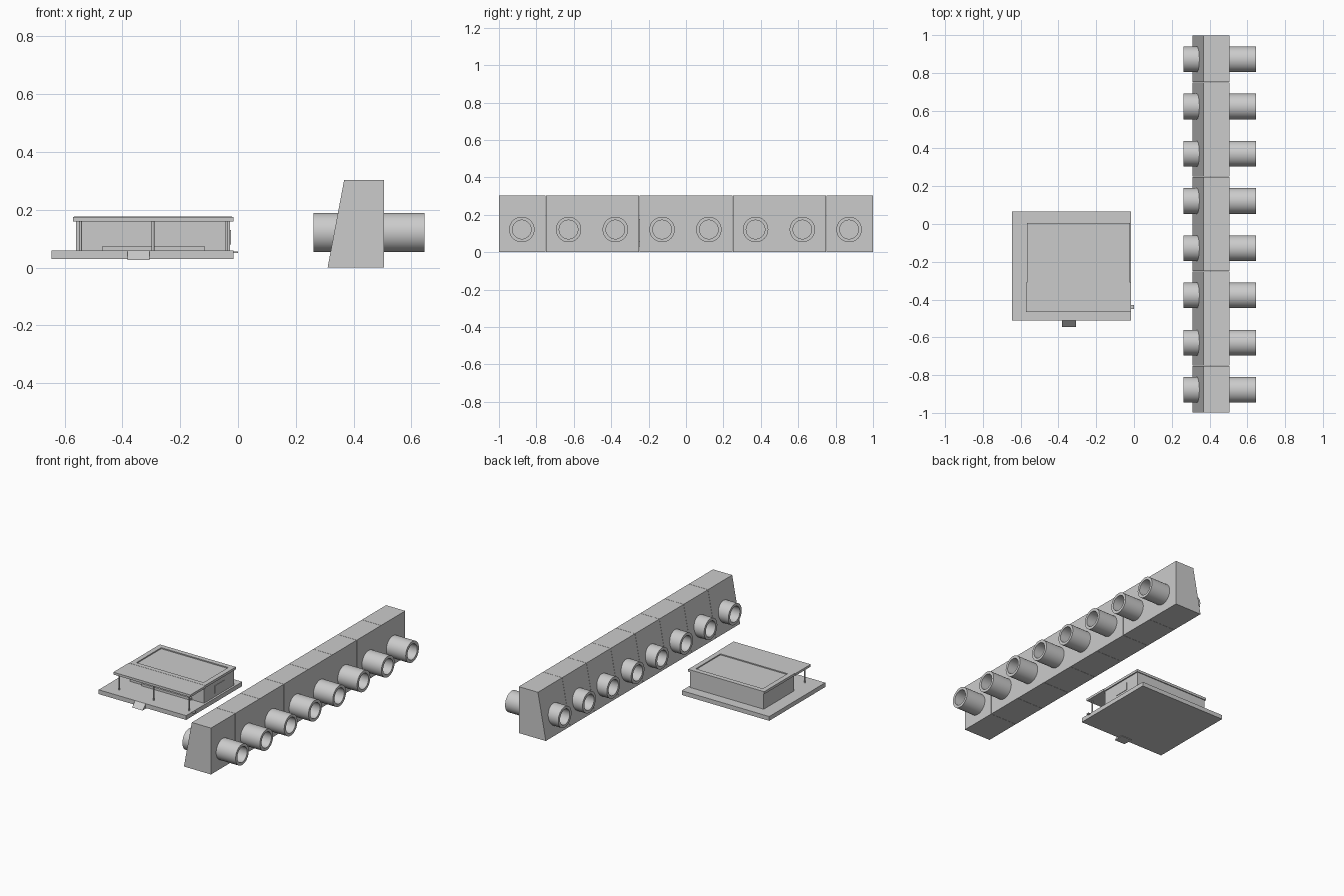
import bpy, bmesh, math

if "Cube" in bpy.data.objects:
    bpy.data.objects.remove(bpy.data.objects["Cube"])


def make(name, verts, faces):
    me = bpy.data.meshes.new(name)
    me.from_pydata(verts, [], faces)
    bm = bmesh.new()
    bm.from_mesh(me)
    bmesh.ops.recalc_face_normals(bm, faces=bm.faces)
    bm.to_mesh(me)
    bm.free()
    ob = bpy.data.objects.new(name, me)
    bpy.context.collection.objects.link(ob)
    return ob


def prism(name, profile, axis, a, b):
    # extrude a 2D profile along x (profile is y,z) or y (profile is x,z)
    n = len(profile)
    put = (lambda p, t: (t, p[0], p[1])) if axis == 'x' else (lambda p, t: (p[0], t, p[1]))
    verts = [put(p, t) for t in (a, b) for p in profile]
    faces = [tuple(range(n)), tuple(range(n, 2 * n))]
    faces += [(i, (i + 1) % n, n + (i + 1) % n, n + i) for i in range(n)]
    return make(name, verts, faces)


def box(name, x0, x1, y0, y1, z0, z1):
    return prism(name, [(x0, z0), (x1, z0), (x1, z1), (x0, z1)], 'y', y0, y1)


def tube(name, y, z, x0, x1, outer, inner, n=40):
    verts = []
    for r, x in ((outer, x0), (outer, x1), (inner, x1), (inner, x0)):
        for i in range(n):
            a = 2 * math.pi * i / n
            verts.append((x, y + r * math.cos(a), z + r * math.sin(a)))
    faces = []
    for k in range(4):
        m = (k + 1) % 4
        faces += [(k*n + i, k*n + (i+1) % n, m*n + (i+1) % n, m*n + i) for i in range(n)]
    ob = make(name, verts, faces)
    bpy.context.view_layer.objects.active = ob
    ob.select_set(True)
    bpy.ops.object.shade_smooth_by_angle()
    ob.select_set(False)


def window(name, x0, x1, z0, z1, y):
    # frame bars with one mullion and one transom
    t, d = 0.003, 0.003
    xm, zm = (x0 + x1) / 2, z0 + (z1 - z0) * 0.55
    for i, x in enumerate((x0, xm - t / 2, x1 - t)):
        box(f"{name}_upright_{i}", x, x + t, y - d, y + d, z0, z1)
    for i, z in enumerate((z0, zm, z1 - t)):
        box(f"{name}_crossbar_{i}", x0, x1, y - d, y + d, z, z + t)


# Dam wall blocks with a pipe through each
for i in range(8):
    y0 = -1 + 0.25 * i
    prism(f"dam_block_{i}", [(0.31, 0), (0.505, 0), (0.505, 0.302), (0.367, 0.302)],
          'y', y0 + 0.0008, y0 + 0.2492)
    tube(f"dam_pipe_{i}", y0 + 0.122, 0.121, 0.262, 0.645, 0.068, 0.05)

# House foundation slab and front ramp
box("foundation", -0.645, -0.015, -0.512, 0.065, 0.03, 0.058)
prism("entry_ramp", [(-0.545, 0.026), (-0.48, 0.026), (-0.48, 0.058), (-0.512, 0.058)],
      'x', -0.382, -0.306)
box("side_spout", -0.015, 0.0, -0.45, -0.43, 0.051, 0.056)

# House walls, built as a shell
X0, X1, Y0, Y1, ZB, ZT = -0.56, -0.028, -0.31, 0.0, 0.058, 0.162
T = 0.012
box("front_wall", X0, X1, Y0, Y0 + T, ZB, ZT)
box("back_wall", X0, X1, Y1 - T, Y1, ZB, ZT)
box("left_wall", X0, X0 + T, Y0 + T, Y1 - T, ZB, ZT)
box("right_wall", X1 - T, X1, Y0 + T, Y1 - T, ZB, ZT)

# Roof: main slab with rim, and porch roof in front
box("roof_slab", -0.567, -0.02, Y0, 0.006, 0.160, 0.169)
for n, b in {"left": (-0.567, -0.535, Y0, 0.006), "right": (-0.052, -0.02, Y0, 0.006),
             "front": (-0.535, -0.052, Y0, -0.28), "back": (-0.535, -0.052, -0.026, 0.006)}.items():
    box(f"roof_rim_{n}", *b, 0.169, 0.176)
box("porch_roof", -0.571, -0.016, -0.467, Y0, 0.160, 0.169)
box("porch_roof_cover", -0.571, -0.016, -0.467, Y0, 0.169, 0.175)

# Porch posts
for i, x in enumerate((-0.545, -0.294, -0.041)):
    bpy.ops.mesh.primitive_cylinder_add(vertices=12, radius=0.0045, depth=0.102,
                                        location=(x, -0.445, 0.109))
    bpy.context.object.name = f"porch_post_{i}"

# Front door, windows and low step
box("front_door", -0.44, -0.381, Y0 - 0.004, Y0, ZB, 0.121)
window("front_window_a", -0.332, -0.256, 0.08, 0.13, Y0)
window("front_window_b", -0.215, -0.139, 0.08, 0.13, Y0)
box("porch_step", -0.47, -0.115, Y0 - 0.012, Y0, ZB, 0.073)

# Right side window panel
box("side_window", X1, X1 + 0.003, -0.2, -0.1, 0.08, 0.13)
